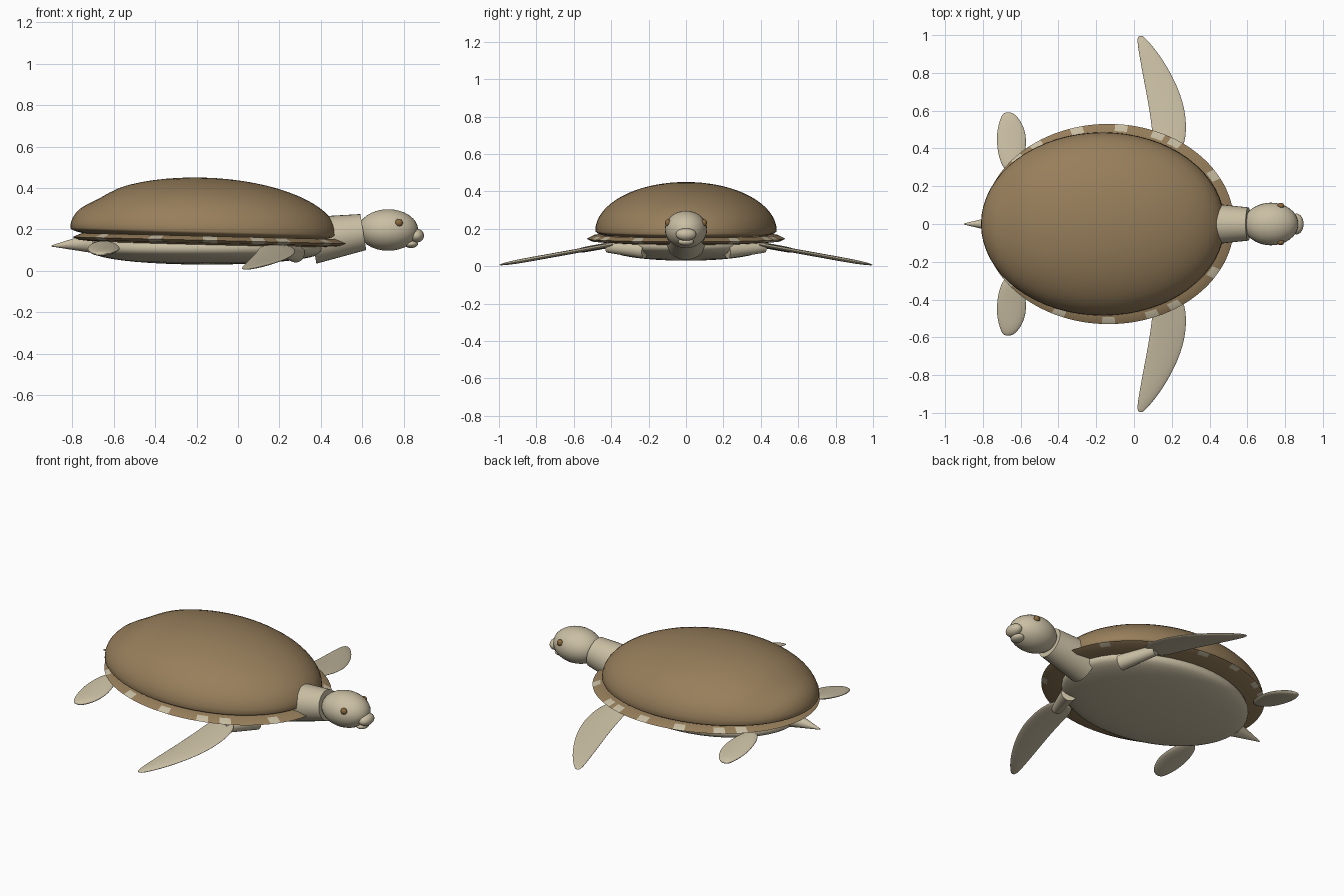
import bpy, bmesh, math
from mathutils import Vector

if "Cube" in bpy.data.objects:
    bpy.data.objects.remove(bpy.data.objects["Cube"])


def material(name, rgb):
    m = bpy.data.materials.new(name)
    m.use_nodes = True
    m.diffuse_color = (*rgb, 1)
    m.node_tree.nodes["Principled BSDF"].inputs["Base Color"].default_value = (*rgb, 1)
    return m


shell_brown = material("shell_brown", (0.31, 0.21, 0.105))
skin_tan = material("skin_tan", (0.59, 0.52, 0.37))
eye_brown = material("eye_brown", (0.25, 0.14, 0.05))


def finish(name, bm, *mats):
    """Turn a bmesh into a smooth shaded object."""
    bmesh.ops.recalc_face_normals(bm, faces=bm.faces)
    mesh = bpy.data.meshes.new(name)
    bm.to_mesh(mesh)
    bm.free()
    ob = bpy.data.objects.new(name, mesh)
    bpy.context.collection.objects.link(ob)
    for m in mats:
        mesh.materials.append(m)
    bpy.ops.object.select_all(action="DESELECT")
    bpy.context.view_layer.objects.active = ob
    ob.select_set(True)
    bpy.ops.object.shade_smooth_by_angle(angle=math.radians(40))
    return ob


def ellipsoid(name, centre, radii, mat, shape=None, segments=32):
    bm = bmesh.new()
    bmesh.ops.create_uvsphere(bm, u_segments=segments, v_segments=segments // 2, radius=1)
    for v in bm.verts:
        p = shape(v.co) if shape else v.co
        v.co = [c + r * q for c, r, q in zip(centre, radii, p)]
    return finish(name, bm, mat)


def cone(name, start, end, r1, r2, mat):
    start, end = Vector(start), Vector(end)
    axis = end - start
    bm = bmesh.new()
    bmesh.ops.create_cone(bm, cap_ends=True, segments=32, radius1=r1, radius2=r2, depth=axis.length)
    turn = axis.to_track_quat("Z", "Y")
    for v in bm.verts:
        v.co = turn @ v.co + (start + end) / 2
    return finish(name, bm, mat)


def bridge(bm, rings, closed=False):
    """Skin a row of equal vertex rings with quads."""
    n = len(rings[0])
    pairs = list(zip(rings, rings[1:])) + ([(rings[-1], rings[0])] if closed else [])
    for a, b in pairs:
        for i in range(n):
            j = (i + 1) % n
            bm.faces.new((a[i], a[j], b[j], b[i]))


# Domed shell: full above its widest line, shallow below, dented at the rear
def dome(p):
    dent = 0.11 * math.exp(-((p.x + 0.82) / 0.13) ** 2)
    z = p.z * (1 - dent) if p.z > 0 else p.z * 0.22
    return Vector((p.x, p.y, z - 0.07 * p.x))


ellipsoid("shell_dome", (-0.165, 0, 0.19), (0.645, 0.485, 0.26), shell_brown, dome, 64)

# Flared shell rim with a few pale patches
bm = bmesh.new()
profile = [(0.80, 0.02), (0.93, 0.02), (1.0, 0.0), (0.95, -0.013), (0.78, -0.022)]
rings = []
steps = 120
for i in range(steps):
    a = math.tau * i / steps
    rings.append([bm.verts.new((-0.135 + 0.665 * s * math.cos(a), 0.53 * s * math.sin(a),
                                0.147 + h - 0.016 * s * math.cos(a))) for s, h in profile])
bridge(bm, rings, closed=True)
patches = (31, 56, 67, 84, 105, 125, 138, -29, -56, -69, -89, -113, -145)
bm.normal_update()
for f in bm.faces:
    c = f.calc_center_median()
    angle = math.degrees(math.atan2(c.y / 0.53, (c.x + 0.135) / 0.665))
    outer = math.hypot(c.y / 0.53, (c.x + 0.135) / 0.665) > 0.94
    if outer and any(abs(angle - p) < 2.6 for p in patches):
        f.material_index = 1
finish("shell_rim", bm, shell_brown, skin_tan)


# Belly plate, flattened underneath
def flatten(p):
    return Vector((p.x, p.y, math.copysign(abs(p.z) ** 0.8, p.z)))


ellipsoid("belly_plate", (-0.15, 0, 0.11), (0.57, 0.42, 0.08), skin_tan, flatten, 48)

# Neck, head, beak and tail
cone("neck", (0.36, 0, 0.147), (0.605, 0, 0.187), 0.114, 0.088, skin_tan)
ellipsoid("head", (0.725, 0, 0.197), (0.145, 0.113, 0.1), skin_tan)
ellipsoid("upper_beak", (0.86, 0, 0.17), (0.038, 0.055, 0.034), skin_tan)
ellipsoid("lower_beak", (0.835, 0, 0.13), (0.034, 0.042, 0.02), skin_tan)
cone("tail", (-0.7, 0, 0.135), (-0.9, 0, 0.12), 0.05, 0.003, skin_tan)


def flipper(name, stations, side, thickness):
    """Loft lens sections; each station is (y, trailing x, leading x)."""
    bm = bmesh.new()
    rings = []
    n = 12
    for y, back, front in stations:
        ring = []
        for k in range(n):
            a = math.tau * k / n
            x = (back + front) / 2 + (front - back) / 2 * math.cos(a)
            t = thickness * min(1, (front - back) / 0.1)
            z = 0.115 - 0.18 * (y - 0.4) + t * math.sin(a)
            ring.append(bm.verts.new((x, side * y, z)))
        rings.append(ring)
    bridge(bm, rings)
    bm.faces.new(rings[0])
    bm.faces.new(rings[-1])
    ob = finish(name, bm, skin_tan)
    sub = ob.modifiers.new("smooth", "SUBSURF")
    sub.levels = sub.render_levels = 2


front_outline = [(0.37, 0.13, 0.23), (0.41, 0.1, 0.27), (0.52, 0.09, 0.285), (0.65, 0.07, 0.265),
                 (0.78, 0.045, 0.21), (0.9, 0.025, 0.135), (0.97, 0.015, 0.075), (0.998, 0.022, 0.045)]
rear_outline = [(0.27, -0.67, -0.62), (0.32, -0.71, -0.59), (0.41, -0.73, -0.565),
                (0.49, -0.73, -0.57), (0.56, -0.71, -0.605), (0.593, -0.69, -0.645)]

# Paired limbs and eyes
for side, label in ((1, "back"), (-1, "front")):
    flipper("fore_flipper_" + label, front_outline, side, 0.012)
    flipper("hind_flipper_" + label, rear_outline, side, 0.016)
    cone("upper_arm_" + label, (0.28, side * 0.22, 0.085), (0.2, side * 0.42, 0.103), 0.045, 0.03, skin_tan)
    ellipsoid("eye_" + label, (0.777, side * 0.096, 0.232), (0.019, 0.016, 0.019), eye_brown, segments=16)
